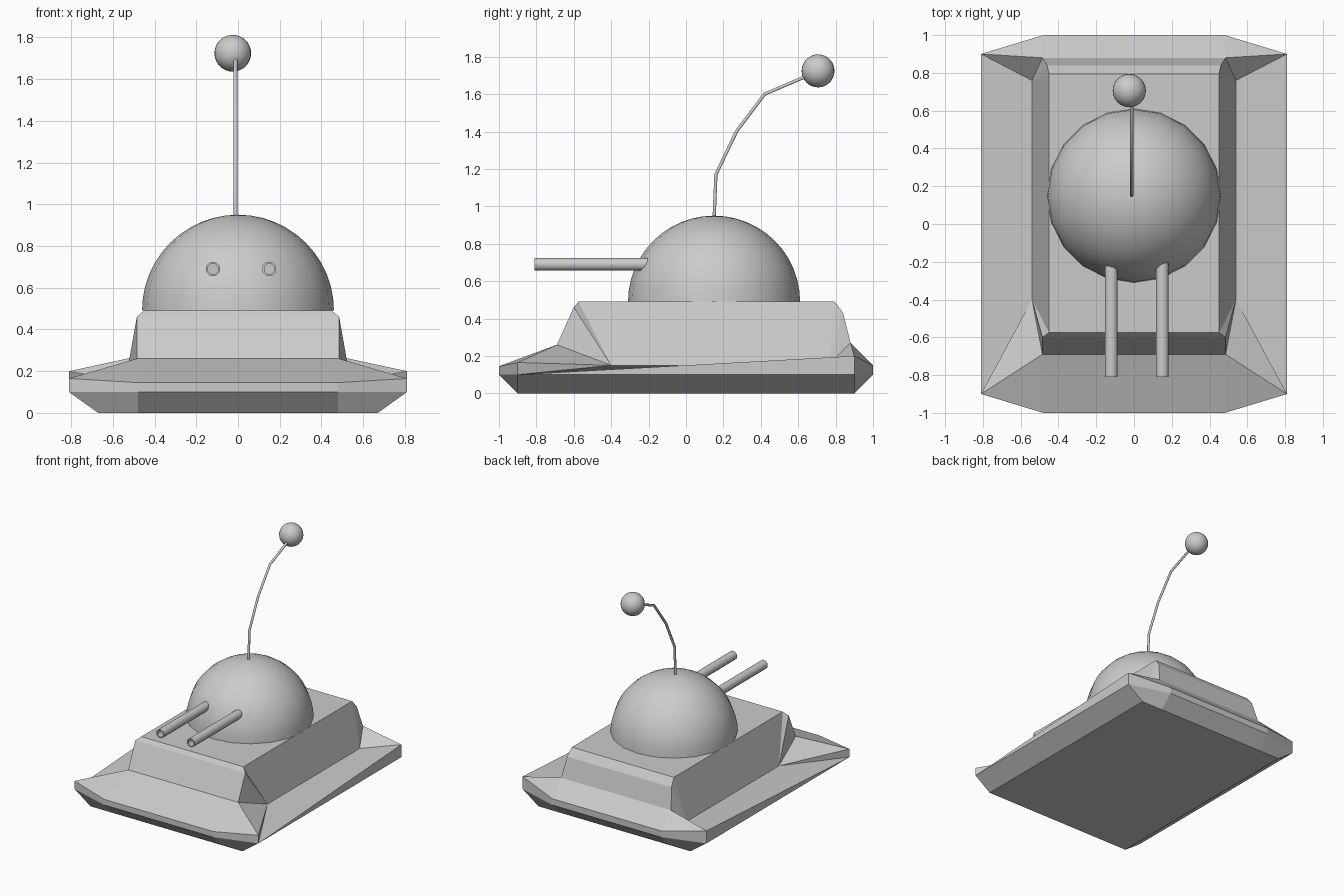
import bpy, bmesh, math
from mathutils import Matrix

if "Cube" in bpy.data.objects:
    bpy.data.objects.remove(bpy.data.objects["Cube"])


def new_object(name, bm, smooth=None):
    bmesh.ops.recalc_face_normals(bm, faces=bm.faces[:])
    mesh = bpy.data.meshes.new(name)
    bm.to_mesh(mesh)
    bm.free()
    ob = bpy.data.objects.new(name, mesh)
    bpy.context.collection.objects.link(ob)
    if smooth:
        bpy.ops.object.select_all(action='DESELECT')
        ob.select_set(True)
        bpy.context.view_layer.objects.active = ob
        bpy.ops.object.shade_smooth_by_angle(angle=math.radians(smooth))
    return ob


# Hull: corner points of the right half (lower case = front, upper case = back)
points = {
    'a': (.67, -.9, 0), 'b': (.48, -.9, 0), 'c': (.81, -.9, .1), 'd': (.48, -1, .1),
    'e': (.81, -.9, .165), 'f': (.48, -1, .145), 'g': (.485, -.69, .26),
    'h': (.485, -.6, .46), 'i': (.45, -.575, .49), 'j': (.54, -.4, .15),
    'A': (.67, .9, 0), 'B': (.48, .9, 0), 'C': (.81, .9, .1), 'D': (.48, 1, .1),
    'E': (.81, .9, .2), 'F': (.48, 1, .15), 'G': (.485, .88, .27),
    'H': (.46, .84, .43), 'I': (.45, .795, .49), 'J': (.54, .76, .15),
}
bm = bmesh.new()
right = {k: bm.verts.new(p) for k, p in points.items()}
left = {k: bm.verts.new((-p[0], p[1], p[2])) for k, p in points.items()}
# Corner, deck and side-wall faces, repeated on both sides
for face in ("acdb dcef feg egj gjh hji cje aACc cCE cEJj ijJI "
             "ACDB DCEF FEG EGJ GJH HJI").split():
    for side in (right, left):
        bm.faces.new([side[k] for k in face])
# Faces spanning the middle from front to back, then the floor
chain = "bdfghiIHGFDB"
for p, q in zip(chain, chain[1:]):
    bm.faces.new([right[p], right[q], left[q], left[p]])
bm.faces.new([right[k] for k in "baAB"] + [left[k] for k in "BAab"])
new_object("hull", bm)

# Dome turret: upper half of a sphere
bm = bmesh.new()
bmesh.ops.create_uvsphere(bm, u_segments=20, v_segments=24, radius=.46)
bmesh.ops.bisect_plane(bm, geom=bm.verts[:] + bm.edges[:] + bm.faces[:],
                       plane_co=(0, 0, 0), plane_no=(0, 0, 1), clear_inner=True)
bmesh.ops.translate(bm, verts=bm.verts[:], vec=(0, .15, .49))
new_object("dome_turret", bm, 30)

# Twin hollow gun barrels
for name, x in (("left_barrel", -.12), ("right_barrel", .15)):
    bm = bmesh.new()
    bmesh.ops.create_cone(bm, cap_ends=True, segments=8, radius1=.036, radius2=.036,
                          depth=.61, matrix=Matrix.Translation((x, -.505, .69))
                          @ Matrix.Rotation(math.pi / 2, 4, 'X')
                          @ Matrix.Rotation(math.pi / 8, 4, 'Z'))
    muzzle = min(bm.faces, key=lambda f: f.calc_center_median().y)
    bmesh.ops.inset_region(bm, faces=[muzzle], thickness=.01)
    bore = bmesh.ops.extrude_discrete_faces(bm, faces=[muzzle])['faces'][0]
    bmesh.ops.translate(bm, verts=bore.verts[:], vec=(0, .4, 0))
    new_object(name, bm, 50)

# Bent antenna
curve = bpy.data.curves.new("antenna", 'CURVE')
curve.dimensions = '3D'
curve.bevel_depth = .01
curve.bevel_resolution = 1
curve.use_fill_caps = True
path = [(.15, .93), (.16, 1.17), (.27, 1.4), (.42, 1.6), (.69, 1.715)]
spline = curve.splines.new('POLY')
spline.points.add(len(path) - 1)
for pt, (y, z) in zip(spline.points, path):
    pt.co = (-.012, y, z, 1)
bpy.context.collection.objects.link(bpy.data.objects.new("antenna", curve))

# Ball at the antenna tip
bm = bmesh.new()
bmesh.ops.create_uvsphere(bm, u_segments=24, v_segments=16, radius=.088,
                          matrix=Matrix.Translation((-.025, .706, 1.724)))
new_object("antenna_ball", bm, 40)
